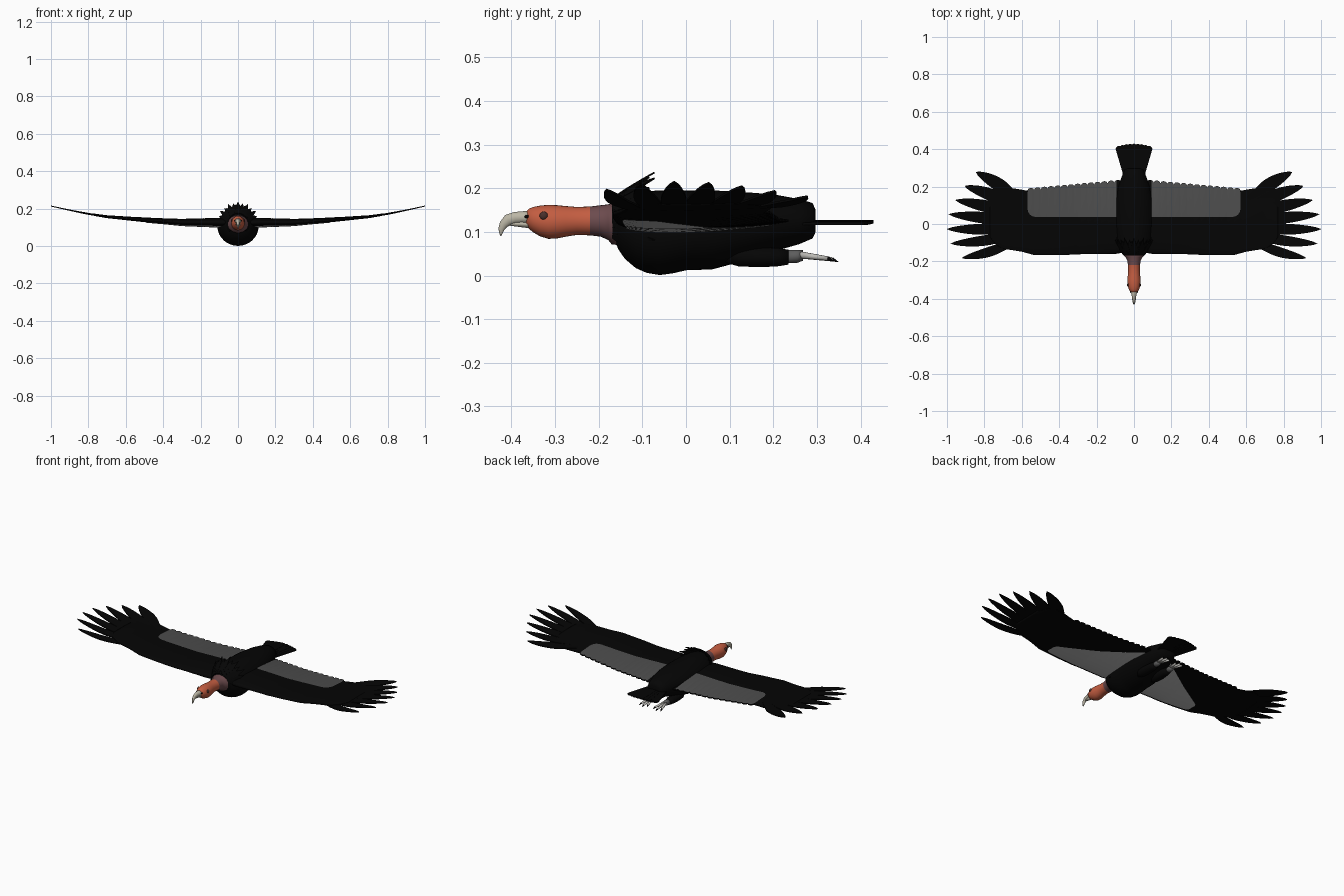
import bpy, bmesh, math
from mathutils import Vector

if "Cube" in bpy.data.objects:
    bpy.data.objects.remove(bpy.data.objects["Cube"])

def material(name, r, g, b):
    m = bpy.data.materials.new(name)
    m.diffuse_color = (r, g, b, 1)
    m.use_nodes = True
    m.node_tree.nodes["Principled BSDF"].inputs["Base Color"].default_value = m.diffuse_color
    return m

BLACK = material("feather black", .0015, .0015, .0015)
ORANGE = material("head orange", .55, .11, .053)
MAUVE = material("neck mauve", .15, .07, .075)
BILL = material("bill ivory", .50, .47, .38)
EYE = material("eye brown", .07, .03, .025)
UPPER = material("upper wing grey", .073, .073, .073)
LOWER = material("under wing grey", .5, .5, .5)
SHANK = material("leg grey", .11, .11, .11)
TOE = material("toe pale grey", .52, .51, .48)

def make(name, verts, faces, mats, mirror=False, smooth=True):
    me = bpy.data.meshes.new(name)
    me.from_pydata([tuple(v) for v in verts], [], faces)
    bm = bmesh.new()
    bm.from_mesh(me)
    bmesh.ops.recalc_face_normals(bm, faces=bm.faces)
    bm.to_mesh(me)
    bm.free()
    for m in mats:
        me.materials.append(m)
    me.polygons.foreach_set("use_smooth", [smooth] * len(me.polygons))
    ob = bpy.data.objects.new(name, me)
    bpy.context.collection.objects.link(ob)
    if mirror:
        ob.modifiers.new("mirror", 'MIRROR').use_mirror_merge = False
    return ob

def skin(name, rings, mats, closed=True, **kw):
    """Join equal rows of points; closed rows get end caps."""
    n, verts, faces = len(rings[0]), [p for r in rings for p in r], []
    for i in range(len(rings) - 1):
        for j in range(n if closed else n - 1):
            k = (j + 1) % n
            faces.append((i*n + j, i*n + k, (i+1)*n + k, (i+1)*n + j))
    if closed:
        faces += [tuple(range(n)), tuple(range((len(rings)-1)*n, len(rings)*n))]
    return make(name, verts, faces, mats, **kw)

def tube(name, sections, mats, cx=0, n=24, **kw):
    """Elliptical sections: y, z, half width, half height, tilt in degrees."""
    rings = []
    for y, z, rx, rh, tilt in sections:
        t = math.radians(tilt)
        rings.append([(cx + rx*math.cos(a), y - rh*math.sin(a)*math.sin(t), z + rh*math.sin(a)*math.cos(t))
                      for a in (2*math.pi*j/n for j in range(n))])
    return skin(name, rings, mats, **kw)

def lerp(pts, x):
    if x <= pts[0][0]:
        return pts[0][1]
    for (a, va), (b, vb) in zip(pts, pts[1:]):
        if x <= b:
            return va + (vb - va)*(x - a)/(b - a)
    return pts[-1][1]

def feather(name, path, width, side, mat, thick=.005, mirror=False, n=16):
    """Flat vane along path(t), with width(t) spread along the side direction."""
    rows = []
    for i in range(n + 1):
        t = i/n
        p, s = Vector(path(t)), Vector(side).normalized()*width(t)
        rows.append([p - s, p, p + s])
    ob = skin(name, rows, [mat], closed=False, mirror=mirror, smooth=False)
    sol = ob.modifiers.new("thickness", 'SOLIDIFY')
    sol.thickness, sol.offset = thick, 0
    return ob

def ball(name, loc, scale, mat):
    bm = bmesh.new()
    bmesh.ops.create_uvsphere(bm, u_segments=16, v_segments=10, radius=1)
    verts = [Vector((loc[i] + v.co[i]*scale[i] for i in range(3))) for v in bm.verts]
    faces = [tuple(v.index for v in f.verts) for f in bm.faces]
    bm.free()
    return make(name, verts, faces, [mat], mirror=True)

def rod(name, a, b, ra, rb, mat, n=10):
    a, b = Vector(a), Vector(b)
    q = (b - a).to_track_quat('Z', 'Y')
    rings = [[p + q @ Vector((r*math.cos(2*math.pi*j/n), r*math.sin(2*math.pi*j/n), 0)) for j in range(n)]
             for p, r in ((a, ra), (b, rb))]
    return skin(name, rings, [mat], mirror=True)

# Body: y, bottom, top, half width
body = [(-.167, .09, .168, .045), (-.155, .06, .178, .068), (-.14, .038, .185, .083), (-.115, .017, .19, .095),
        (-.09, .006, .193, .102), (-.06, .001, .195, .106), (-.03, .005, .195, .109), (0, .012, .195, .11),
        (.06, .014, .195, .11), (.12, .03, .192, .104), (.2, .055, .186, .085), (.26, .072, .175, .063),
        (.29, .085, .166, .05), (.297, .1, .15, .035)]
tube("body", [(y, (a+b)/2, w, (b-a)/2, 0) for y, a, b, w in body], [BLACK], n=32)

# Neck and head, coloured by position along y
head = tube("neck_and_head", [
    (-.14, .117, .055, .048, 0), (-.17, .118, .054, .047, 0), (-.178, .122, .044, .041, 0), (-.195, .125, .036, .036, 0),
    (-.22, .125, .032, .033, 0), (-.25, .125, .031, .032, 0), (-.275, .124, .033, .035, 0), (-.295, .123, .036, .038, 0),
    (-.315, .123, .036, .039, 0), (-.335, .125, .033, .035, 0), (-.35, .128, .027, .029, 0), (-.36, .13, .021, .023, 0),
    (-.366, .131, .014, .016, 0)], [ORANGE, MAUVE], n=28)
for f in head.data.polygons:
    f.material_index = 1 if f.center.y > -.22 else 0

# Hooked bill, lower jaw, nostrils and eyes
tube("upper_bill", [(-.352, .133, .019, .017, 0), (-.375, .133, .014, .014, 0), (-.392, .132, .011, .0135, 8),
                    (-.408, .127, .009, .013, 28), (-.418, .117, .007, .010, 55), (-.423, .106, .005, .007, 75),
                    (-.424, .097, .003, .004, 88), (-.424, .091, .001, .001, 90)], [BILL])
tube("lower_bill", [(-.35, .116, .015, .009, 0), (-.38, .118, .010, .007, 0), (-.402, .118, .005, .004, 0)], [BILL])
ball("nostril", (.0165, -.364, .135), (.004, .006, .004), BLACK)
ball("eye", (.0315, -.326, .137), (.006, .0095, .0095), EYE)

# Ruff of pointed feathers round the base of the neck
for y1, r1, count, w in [(-.078, .11, 19, .013), (-.1, .096, 18, .013)]:
    for i in range(count):
        a = math.radians(-35 + 250*i/(count - 1))
        d = Vector((math.cos(a), 0, math.sin(a)))
        r, y = r1 + (.004 if i % 2 else -.004), y1 + (.006 if i % 2 else -.006)
        feather("ruff_feather", lambda t: Vector((0, -.168 + (y + .168)*t, .122)) + d*(.052 + (r - .052)*t**.85),
                lambda t: w*min(1, .6 + t)*min(1, (1 - t)*2.2) + .0004,
                (-math.sin(a), 0, math.cos(a)), BLACK, .004, n=6)

# Wing outline and surface
LE = [(.04, -.15), (.1, -.16), (.25, -.16), (.4, -.167), (.53, -.167), (.6, -.148), (.7, -.132), (.74, -.11), (.77, -.07)]
TE = [(.04, .226), (.07, .224), (.57, .178), (.64, .19), (.7, .195), (.74, .165), (.77, .1)]
MID = [(0, .125), (.3, .127), (.5, .14), (.7, .157), (.8, .172), (.9, .192), (1, .214)]
HALF = [(.04, .026), (.12, .022), (.4, .012), (.8, .003)]
PITCH = .5/14

def trailing(x):
    f = ((x - .07)/PITCH) % 1
    bump = .013*math.sqrt(max(0, 1 - (2*f - 1)**2)) if .07 < x < .5699 else 0
    return lerp(TE, x) + bump

def surface(x, y, side):
    le, te = lerp(LE, x), trailing(x)
    c = min(1, max(0, (y - le)/(te - le)))
    return lerp(MID, x) + side*(lerp(HALF, x)*2.6*math.sqrt(c)*(1 - c) + .0025)

xs = [.04, .055] + [.07 + PITCH*i/8 for i in range(113)] + [.58 + .01*i for i in range(20)]
cs = [(1 - math.cos(math.pi*i/24))/2 for i in range(25)]
rings = []
for x in xs:
    le, te = lerp(LE, x), trailing(x)
    ys = [le + (te - le)*c for c in cs]
    rings.append([(x, y, surface(x, y, 1)) for y in ys] + [(x, y, surface(x, y, -1)) for y in reversed(ys)])
skin("wing", rings, [BLACK], mirror=True)

# Grey panels laid on the wing, with rounded outer corners
def panel(name, x_start, x_end, low, high, side, mat):
    rows = []
    for x in [v for v in xs if x_start < v <= x_end + 1e-6]:
        a, b = low(x), high(x)
        ys = [a + (b - a)*i/24 for i in range(25)]
        rows.append([(x, y, surface(x, y, side) + side*.0022) for y in ys])
    skin(name, rows, [mat], closed=False, mirror=True)

def corner(x, end, r):
    u = max(0, x - (end - r))
    return r - math.sqrt(max(0, r*r - u*u))

panel("upper_wing_panel", .09, .57, lambda x: .038 + corner(x, .57, .045),
      lambda x: trailing(x) - corner(x, .57, .015), 1, UPPER)
panel("under_wing_panel", .05, .495, lambda x: lerp(LE, x) + .022 + corner(x, .5, .03),
      lambda x: .22 - .29*(x - .06)/.435 - corner(x, .5, .025), -1, LOWER)

# Spread primary feathers at the wing tips
tips = [(.92, -.182), (.98, -.105), (1.0, -.027), (.99, .052), (.955, .128), (.905, .203), (.845, .278)]
for i, (tx, ty) in enumerate(tips):
    bx, by = .64 - .004*i, -.095 + .037*i
    def path(t):
        x, y = bx + (tx - bx)*t, by + (ty - by)*t + .012*math.sin(math.pi*t)*(i - 3)/3
        return (x, y, lerp(MID, x) + .001*(i - 3)*(1 - t))
    def width(t):
        return (.026 + .0015*i)*min(1, .6 + t)*max(0, 1 - max(0, (t - .45)/.55)**1.8)**.75 + .0005
    feather("primary_feather", path, width, (-(ty - by), tx - bx, 0), BLACK, .005, mirror=True)

# Tail fan
for i in range(-4, 5):
    bx, tx, ty = .008*i, .0215*i, .43 - .0008*i*i
    feather("tail_feather", lambda t: (bx + (tx - bx)*t, .22 + (ty - .22)*t, .119 + .0012*(4 - abs(i))),
            lambda t: (.012 + .004*t)*math.sqrt(max(0, 1 - max(0, (t - .92)/.08)**2)) + .0005,
            (ty - .22, -(tx - bx), 0), BLACK, .006, n=36)

# Legs trailing under the tail
tube("thigh", [(.09, .05, .012, .02, 0), (.12, .045, .026, .024, 0), (.17, .042, .028, .023, 0),
               (.21, .042, .024, .021, 0), (.235, .042, .018, .017, 0)], [BLACK], cx=.045, mirror=True)
tube("shank", [(.225, .043, .016, .015, 0), (.255, .044, .016, .015, 0), (.268, .046, .012, .012, 0)],
     [SHANK], cx=.045, mirror=True)
for dx, y, z in [(-.022, .325, .039), (0, .335, .037), (.022, .325, .039)]:
    end = (.045 + dx, y, z)
    rod("toe", (.045 + dx*.25, .262, .047), end, .0085, .005, TOE)
    rod("claw", end, (.045 + dx*1.15, y + .014, z - .006), .005, .0006, BLACK)
